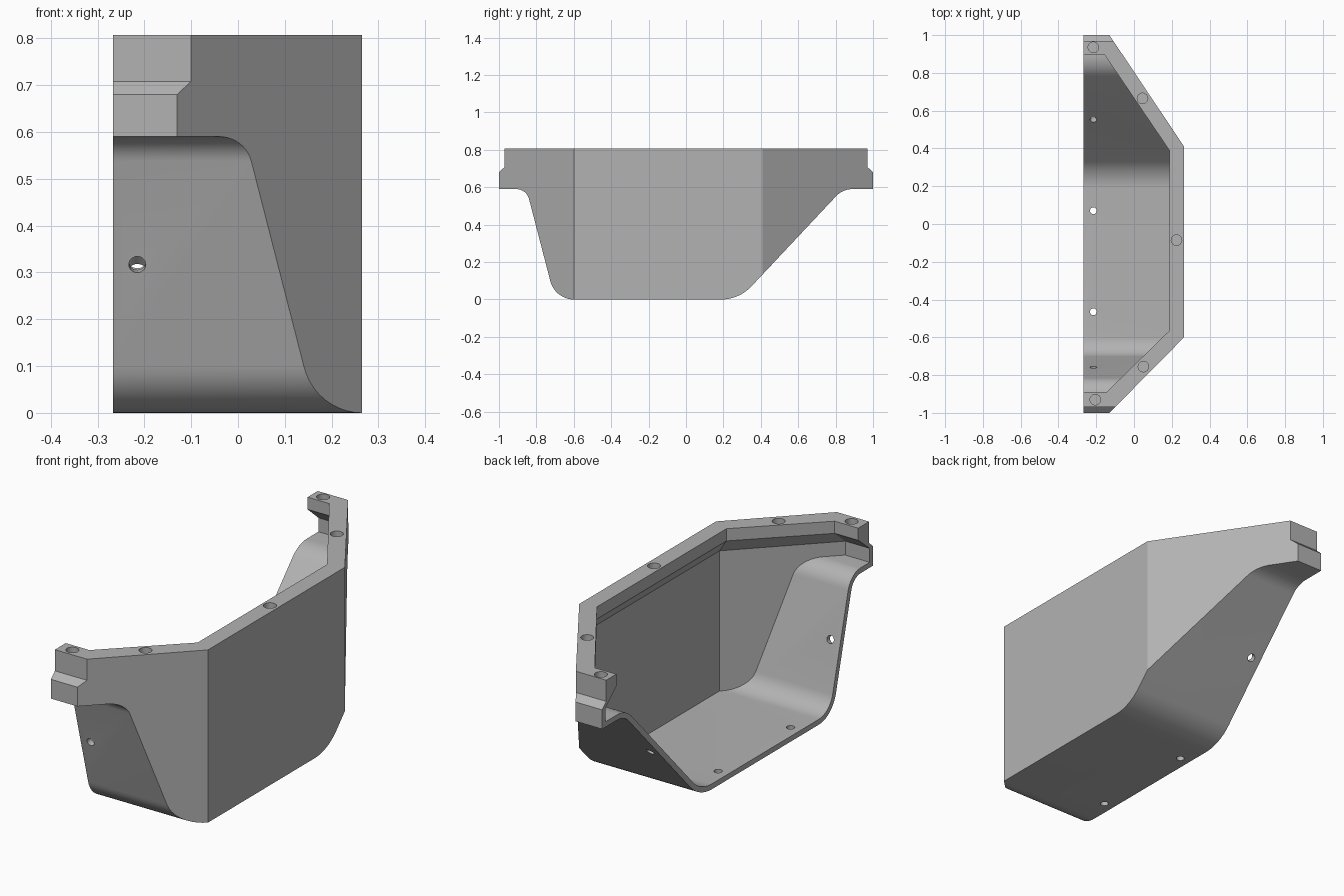
import bpy, bmesh, math
from mathutils import Vector

if "Cube" in bpy.data.objects:
    bpy.data.objects.remove(bpy.data.objects["Cube"])

grey = bpy.data.materials.new("plain_grey")
grey.diffuse_color = (0.45, 0.45, 0.45, 1)
grey.use_nodes = True
grey.node_tree.nodes["Principled BSDF"].inputs["Base Color"].default_value = grey.diffuse_color


def loft(name, rings):
    """Closed solid through matching rings of 3D points."""
    bm = bmesh.new()
    loops = [[bm.verts.new(p) for p in ring] for ring in rings]
    n = len(loops[0])
    for a, b in zip(loops, loops[1:]):
        for i in range(n):
            j = (i + 1) % n
            bm.faces.new((a[i], a[j], b[j], b[i]))
    bm.faces.new(loops[0][::-1])
    bm.faces.new(loops[-1])
    bmesh.ops.recalc_face_normals(bm, faces=bm.faces)
    me = bpy.data.meshes.new(name)
    bm.to_mesh(me)
    bm.free()
    me.materials.append(grey)
    ob = bpy.data.objects.new(name, me)
    bpy.context.collection.objects.link(ob)
    return ob


def fillet(points, steps=10):
    """Round each (y, z, radius) corner with an arc."""
    out = []
    for i, (y, z, r) in enumerate(points):
        p = Vector((y, z))
        if r == 0:
            out.append(p)
            continue
        u = (Vector(points[i - 1][:2]) - p).normalized()
        v = (Vector(points[(i + 1) % len(points)][:2]) - p).normalized()
        half = u.angle(v) / 2
        a = p + u * (r / math.tan(half))
        b = p + v * (r / math.tan(half))
        c = p + (u + v).normalized() * (r / math.sin(half))
        for k in range(steps + 1):
            t, w = k / steps, math.pi - 2 * half
            d = ((a - c) * math.sin((1 - t) * w) + (b - c) * math.sin(t * w)) / math.sin(w)
            out.append(c + d)
    return out


def side_prism(name, points):
    prof = fillet(points)
    return loft(name, [[(x, p.x, p.y) for p in prof] for x in (-0.6, 0.6)])


def plan_loft(name, levels):
    return loft(name, [[(x, y, z) for x, y in poly] for z, poly in levels])


def drill(name, centre, axis, radius, length):
    q = Vector(axis).to_track_quat('Z', 'Y')
    rings = []
    for h in (-length / 2, length / 2):
        rings.append([Vector(centre) + q @ Vector((radius * math.cos(k * math.tau / 24),
                      radius * math.sin(k * math.tau / 24), h)) for k in range(24)])
    return loft(name, rings)


def boolean(ob, tool, op):
    m = ob.modifiers.new("cut", 'BOOLEAN')
    m.operation, m.solver, m.object = op, 'EXACT', tool
    bpy.context.view_layer.objects.active = ob
    bpy.ops.object.modifier_apply(modifier=m.name)
    bpy.data.objects.remove(tool)


# Outer body: plan outline trimmed by the side profile
outline = [(-0.267, 1.1), (-0.197, 1.1), (0.265, 0.41), (0.265, -0.6), (-0.229, -1.1), (-0.267, -1.1)]
shell = plan_loft("half_tray_shell", [(-0.1, outline), (0.9, outline)])
outer = side_prism("outer_profile", [
    (-0.97, 0.807, 0), (-0.97, 0.708, 0), (-1, 0.68, 0), (-1, 0.59, 0),
    (-0.853, 0.59, 0.07), (-0.70, 0, 0.13), (0.284, 0, 0.22), (0.838, 0.59, 0.12),
    (1, 0.59, 0), (1, 0.68, 0), (0.97, 0.708, 0), (0.97, 0.807, 0)])
boolean(shell, outer, 'INTERSECT')

# Cavity: thin walls below, thick chamfered rim above
wall = [(-0.5, 0.975), (-0.143, 0.975), (0.24, 0.4025), (0.24, -0.59), (-0.1405, -0.975), (-0.5, -0.975)]
rim = [(-0.5, 0.895), (-0.155, 0.895), (0.187, 0.39), (0.187, -0.565), (-0.145, -0.89), (-0.5, -0.89)]
cavity = plan_loft("cavity", [(-0.1, wall), (0.68, wall), (0.75, rim), (0.9, rim)])
inner = side_prism("inner_profile", [
    (-1.2, 1, 0), (-1.2, 0.615, 0), (-0.834, 0.615, 0.095), (-0.681, 0.025, 0.105),
    (0.273, 0.025, 0.195), (0.827, 0.615, 0.145), (1.2, 0.615, 0), (1.2, 1, 0)])
boolean(cavity, inner, 'INTERSECT')
boolean(shell, cavity, 'DIFFERENCE')

# Blind screw holes in the rim
for x, y in [(-0.215, 0.935), (0.045, 0.665), (0.225, -0.085), (0.05, -0.755), (-0.205, -0.93)]:
    boolean(shell, drill("screw_hole", (x, y, 0.807), (0, 0, 1), 0.028, 0.12), 'DIFFERENCE')

# Small through holes in the floor and sloped ends
for y, z, axis in [(0.07, 0, (0, 0, 1)), (-0.465, 0, (0, 0, 1)),
                   (-0.77, 0.32, (0, 0.968, 0.251)), (0.565, 0.31, (0, -0.73, 0.684))]:
    boolean(shell, drill("drain_hole", (-0.215, y, z), axis, 0.018, 0.12), 'DIFFERENCE')

# Smooth fillets, sharp edges elsewhere
bpy.ops.object.select_all(action='DESELECT')
shell.select_set(True)
bpy.context.view_layer.objects.active = shell
bpy.ops.object.shade_smooth_by_angle(angle=math.radians(20))
